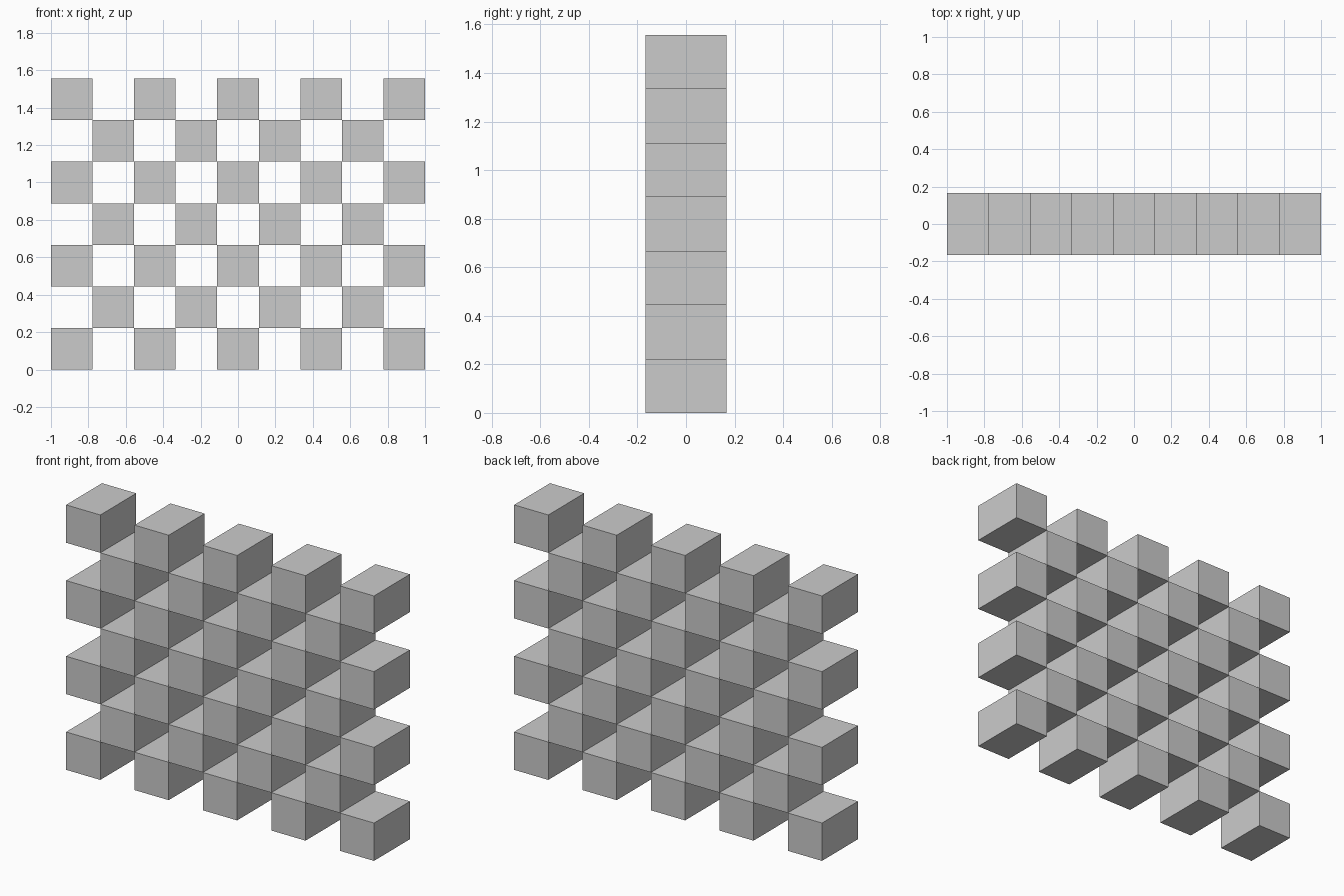
import bpy
import bmesh
from mathutils import Matrix, Vector

cube = bpy.data.objects.get("Cube")
if cube:
    bpy.data.objects.remove(cube, do_unlink=True)

COLUMNS, ROWS = 9, 7
CELL = 2 / COLUMNS
DEPTH = CELL * 1.5

# Single plain grey
grey = bpy.data.materials.new("light_grey")
grey.use_nodes = True
colour = (0.6, 0.6, 0.6, 1)
grey.diffuse_color = colour
grey.node_tree.nodes["Principled BSDF"].inputs["Base Color"].default_value = colour

# One block mesh shared by every brick, with its origin at the block's centre
block = bpy.data.meshes.new("block")
bm = bmesh.new()
bmesh.ops.create_cube(bm, size=1, matrix=Matrix.Diagonal((CELL, DEPTH, CELL, 1)))
bm.to_mesh(block)
bm.free()
block.materials.append(grey)

# Openwork checkerboard wall: a block on every other cell, corners filled
for row in range(ROWS):
    for column in range(row % 2, COLUMNS, 2):
        brick = bpy.data.objects.new(f"block_row_{row + 1}_column_{column + 1}", block)
        brick.location = Vector((column - (COLUMNS - 1) / 2, 0, row + 0.5)) * CELL
        bpy.context.collection.objects.link(brick)
